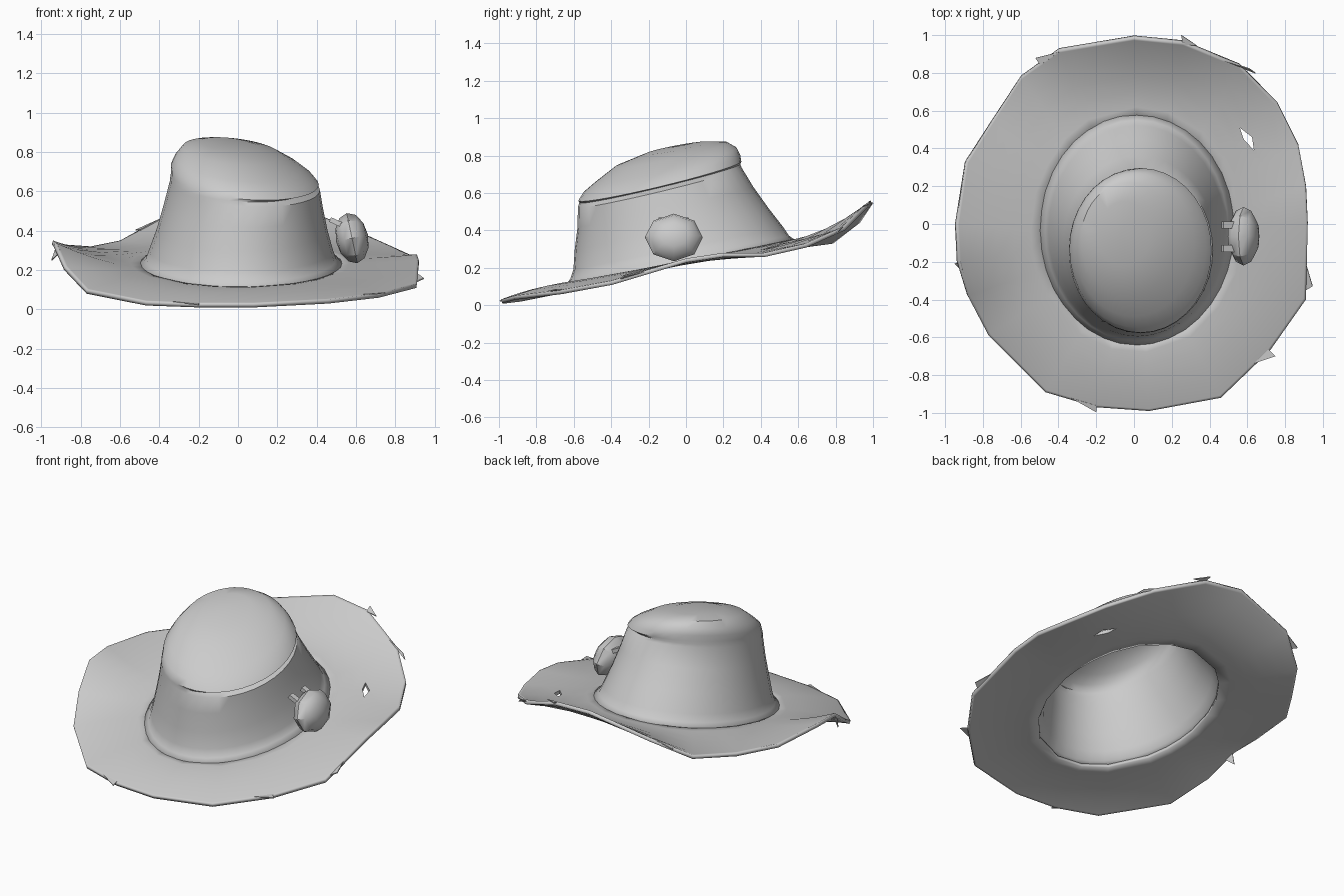
import bpy, bmesh, math
from mathutils import Vector, Matrix

old = bpy.data.objects.get("Cube")
if old:
    bpy.data.objects.remove(old, do_unlink=True)

felt = bpy.data.materials.new("grey_felt")
felt.use_nodes = True
GREY = (0.6, 0.6, 0.6, 1)
felt.diffuse_color = GREY
shader = next(n for n in felt.node_tree.nodes if n.type == "BSDF_PRINCIPLED")
shader.inputs["Base Color"].default_value = GREY
shader.inputs["Roughness"].default_value = 0.8


def finish(bm, name, angle=None, thickness=0):
    """Turn a bmesh into an object, optionally thickened and smoothed."""
    bmesh.ops.recalc_face_normals(bm, faces=bm.faces)
    mesh = bpy.data.meshes.new(name)
    bm.to_mesh(mesh)
    bm.free()
    mesh.materials.append(felt)
    obj = bpy.data.objects.new(name, mesh)
    bpy.context.collection.objects.link(obj)
    if thickness:
        mod = obj.modifiers.new("thickness", "SOLIDIFY")
        mod.thickness = thickness
        mod.offset = -1
    if angle:
        bpy.ops.object.select_all(action="DESELECT")
        obj.select_set(True)
        bpy.context.view_layer.objects.active = obj
        bpy.ops.object.shade_smooth_by_angle(angle=math.radians(angle))
    return obj


def loft(bm, rings):
    """Bridge closed rings of points with quads."""
    loops = [[bm.verts.new(p) for p in ring] for ring in rings]
    for a, b in zip(loops, loops[1:]):
        for i in range(len(a)):
            j = (i + 1) % len(a)
            bm.faces.new((a[i], a[j], b[j], b[i]))
    return loops


# Brim: wavy outer edge blended into the foot of the crown
EDGE = [Vector(p) for p in (
    (.92, 0, .25), (.91, .2, .28), (.87, .42, .28), (.76, .64, .33),
    (.56, .84, .42), (.26, .96, .54), (0, .985, .56), (-.4, .92, .46),
    (-.6, .78, .35), (-.75, .55, .32), (-.89, .33, .33), (-.94, 0, .35),
    (-.93, -.2, .34), (-.88, -.38, .22), (-.77, -.59, .1), (-.47, -.89, .04),
    (-.2, -.97, .03), (.08, -.99, .03), (.46, -.92, .05), (.72, -.67, .08),
    (.91, -.4, .13))]


def brim_ring(t):
    ring = []
    for e in EDGE:
        a = math.atan2(e.y / .61, e.x / .5)
        foot = Vector((.015 + .49 * math.cos(a), -.035 + .59 * math.sin(a), 0))
        foot.z = .24 + .2 * foot.y
        p = foot.lerp(e, t)
        p.z = foot.z + (e.z - foot.z) * t ** 1.7
        ring.append(p)
    return ring


bm = bmesh.new()
loft(bm, [brim_ring(t) for t in (0, .15, .35, .55, .75, .9, .97, 1)])
brim = finish(bm, "brim", 50, .022)
if brim.data.polygons[0].normal.z < 0:
    brim.data.flip_normals()

# Torn hole through the brim
bm = bmesh.new()
low = [bm.verts.new((x, y, .1)) for x, y in
       ((.56, .51), (.58, .45), (.635, .39), (.625, .46))]
face = bm.faces.new(low)
top = bmesh.ops.extrude_face_region(bm, geom=[face])["geom"]
bmesh.ops.translate(bm, vec=(0, 0, .5),
                    verts=[v for v in top if isinstance(v, bmesh.types.BMVert)])
cutter = finish(bm, "hole_cutter")
cutter.hide_render = True
cut = brim.modifiers.new("hole", "BOOLEAN")
cut.operation = "DIFFERENCE"
cut.object = cutter
bpy.context.view_layer.update()
result = bpy.data.meshes.new_from_object(
    brim.evaluated_get(bpy.context.evaluated_depsgraph_get()))
brim.modifiers.clear()
brim.data = result
bpy.data.objects.remove(cutter, do_unlink=True)

# Crown: tilted elliptical rings (cx, cy, rx, ry, height, tilt y, tilt x)
CROWN = (
    (.015, -.035, .52, .615, .235, .2, 0),
    (.015, -.035, .485, .585, .262, .2, 0),
    (.015, -.04, .468, .562, .31, .2, 0),
    (.02, -.075, .435, .52, .42, .21, 0),
    (.027, -.11, .405, .47, .55, .23, -.02),
    (.035, -.14, .382, .438, .665, .24, -.06),
    (.015, -.14, .36, .43, .685, .24, -.06),
    (.035, -.14, .376, .436, .7, .24, -.08),
    (.02, -.13, .362, .42, .735, .24, -.09),
    (0, -.11, .32, .38, .775, .25, -.1),
    (-.03, -.08, .25, .30, .82, .22, -.1),
    (-.05, -.05, .14, .17, .845, .19, -.1),
)


def crown_ring(cx, cy, rx, ry, height, tilt_y, tilt_x, n=36):
    ring = []
    for i in range(n):
        a = math.tau * i / n
        x, y = cx + rx * math.cos(a), cy + ry * math.sin(a)
        ring.append((x, y, height + tilt_y * y + tilt_x * x))
    return ring


bm = bmesh.new()
loops = loft(bm, [crown_ring(*c) for c in CROWN])
peak = bm.verts.new((-.06, -.03, .853))
for a, b in zip(loops[-1], loops[-1][1:] + loops[-1][:1]):
    bm.faces.new((a, b, peak))
crown = finish(bm, "crown", 40, .012)
if crown.data.polygons[-1].normal.z < 0:
    crown.data.flip_normals()

# Frayed tatters: thin triangular flaps along the brim edge
TATTERS = ((4, .3, -.3, (.61, .82, .41)), (5, 0, -.3, (.25, 1, .55)),
           (7, 0, .5, (-.52, .88, .4)), (12, 0, .35, (-.95, -.21, .25)),
           (15, .5, 1, (-.2, -.995, .02)), (18, .7, 1, (.75, -.7, .08)),
           (20, .1, .5, (.945, -.33, .16)))
bm = bmesh.new()
for i, s, t, tip in TATTERS:
    a, b = EDGE[i], EDGE[(i + 1) % len(EDGE)]
    roots = [a.lerp(b, s) * .99, a.lerp(b, t) * .99]
    bm.faces.new([bm.verts.new(p) for p in (*roots, tip)])
finish(bm, "brim_tatters", None, .006)

# Brooch: faceted button leaning on the side of the crown
bm = bmesh.new()
place = (Matrix.Translation((.58, -.065, .362))
         @ Matrix.Rotation(math.radians(-12), 4, "Y")
         @ Matrix.Diagonal((.083, .155, .13, 1))
         @ Matrix.Rotation(math.radians(90), 4, "Y"))
bmesh.ops.create_uvsphere(bm, u_segments=8, v_segments=6, radius=1, matrix=place)
finish(bm, "brooch", 40)

# Prongs pinning the brooch to the crown
for name, y in (("rear_prong", -.005), ("front_prong", -.13)):
    bm = bmesh.new()
    place = (Matrix.Translation((.505, y, .44))
             @ Matrix.Rotation(math.radians(25), 4, "Y")
             @ Matrix.Diagonal((.08, .035, .025, 1)))
    bmesh.ops.create_cube(bm, size=1, matrix=place)
    finish(bm, name)
